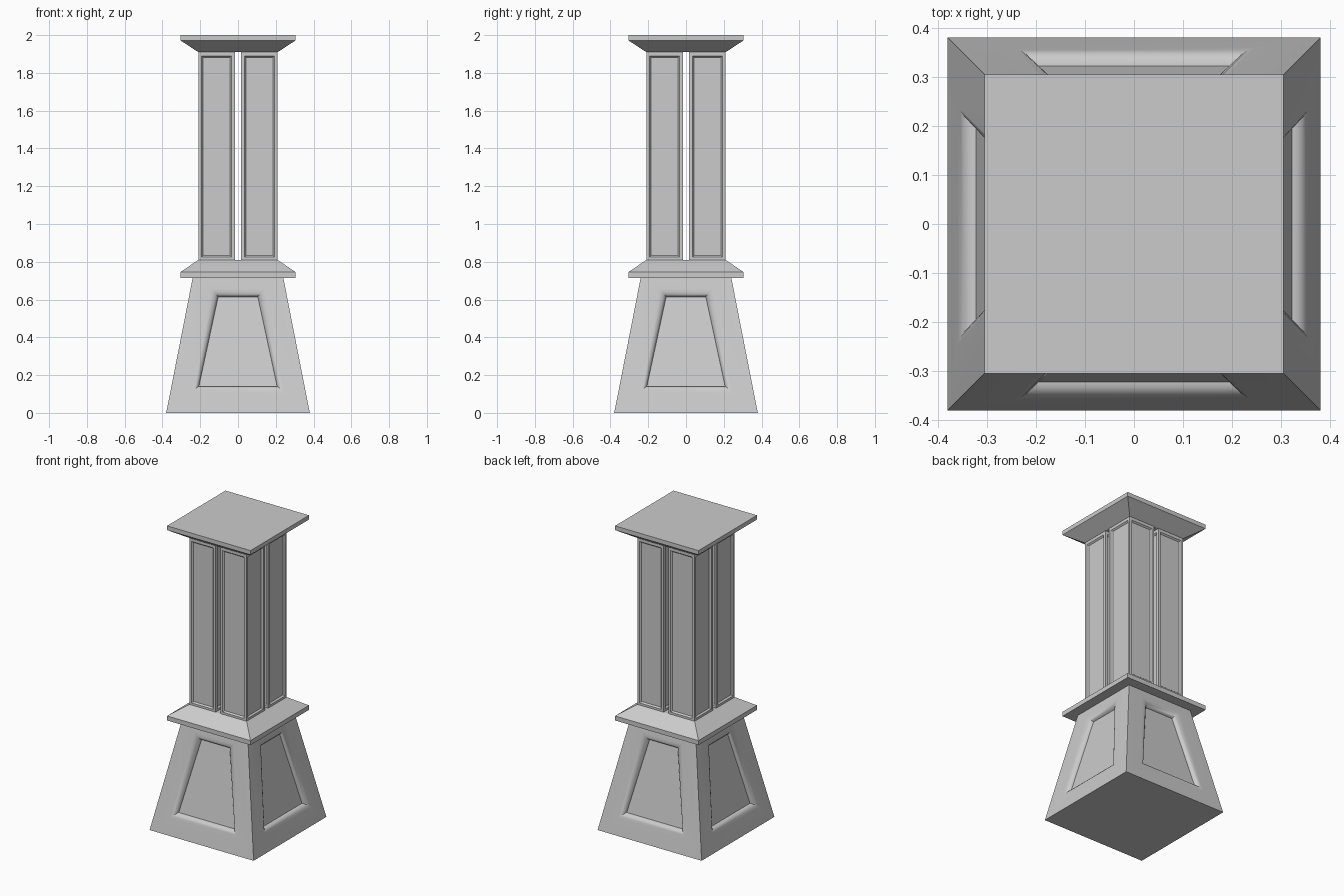
import bpy, bmesh, math
from mathutils import Vector, Matrix

if "Cube" in bpy.data.objects:
    bpy.data.objects.remove(bpy.data.objects["Cube"])


def finish(bm, name, smooth=False):
    bmesh.ops.remove_doubles(bm, verts=bm.verts, dist=1e-5)
    bmesh.ops.recalc_face_normals(bm, faces=bm.faces)
    mesh = bpy.data.meshes.new(name)
    bm.to_mesh(mesh)
    bm.free()
    obj = bpy.data.objects.new(name, mesh)
    bpy.context.collection.objects.link(obj)
    if smooth:
        bpy.ops.object.select_all(action='DESELECT')
        obj.select_set(True)
        bpy.context.view_layer.objects.active = obj
        bpy.ops.object.shade_smooth_by_angle(angle=math.radians(35))
    return obj


def square_stack(name, levels):
    """Solid of square cross-sections given as (half width, z)."""
    bm = bmesh.new()
    rings = [[bm.verts.new((sx * h, sy * h, z))
              for sx, sy in ((-1, -1), (1, -1), (1, 1), (-1, 1))] for h, z in levels]
    for a, b in zip(rings, rings[1:]):
        for i in range(4):
            j = (i + 1) % 4
            bm.faces.new((a[i], a[j], b[j], b[i]))
    bm.faces.new(rings[0][::-1])
    bm.faces.new(rings[-1])
    return finish(bm, name)


def panelled_block(name, z0, z1, h0, h1, opening, profile, smooth=False):
    """Tapered square block with a recessed panel on each side.
    opening: bottom z, top z, bottom half width, top half width
    profile: (inset, depth) steps from the lip to the panel."""
    bm = bmesh.new()
    slope = (h0 - h1) / (z1 - z0)
    normal = Vector((0, -1, slope)).normalized()
    zb, zt, wb, wt = opening

    def point(u, z, depth=0):
        return Vector((u, -(h0 - slope * (z - z0)), z)) - normal * depth

    outlines = [[point(-h0, z0), point(h0, z0), point(h1, z1), point(-h1, z1)]]
    for s, d in profile:
        outlines.append([point(-wb + s, zb + s, d), point(wb - s, zb + s, d),
                         point(wt - s, zt - s, d), point(-wt + s, zt - s, d)])
    ends = [[], []]
    for k in range(4):
        turn = Matrix.Rotation(k * math.pi / 2, 3, 'Z')
        rings = [[bm.verts.new(turn @ p) for p in ring] for ring in outlines]
        for a, b in zip(rings, rings[1:]):
            for i in range(4):
                j = (i + 1) % 4
                bm.faces.new((a[i], a[j], b[j], b[i]))
        bm.faces.new(rings[-1])
        ends[0].append(rings[0][0].co.copy())
        ends[1].append(rings[0][3].co.copy())
    for corners in ends:
        bm.faces.new([bm.verts.new(c) for c in corners])
    return finish(bm, name, smooth)


# Tapered base with rounded-over panel openings
lip = [(0.038 * math.sin(a), 0.03 * (1 - math.cos(a)))
       for a in (i * math.pi / 8 for i in range(5))]
panelled_block("tapered_base", 0, 0.715, 0.38, 0.24,
               (0.108, 0.658, 0.245, 0.143), lip, True)

# Middle ledge and top cap
square_stack("middle_ledge", [(0.305, 0.715), (0.305, 0.745), (0.21, 0.81)])
square_stack("top_cap", [(0.21, 1.91), (0.305, 1.972), (0.305, 2.0)])

# Four panelled posts with a narrow cross-shaped gap between them
for x, side in ((-1, "left"), (1, "right")):
    for y, end in ((-1, "front"), (1, "back")):
        post = panelled_block(f"{end}_{side}_post", 0.81, 1.91, 0.096, 0.096,
                              (0.824, 1.89, 0.079, 0.079), [(0, 0), (0.008, 0.01)])
        post.location = (x * 0.113, y * 0.113, 0)
